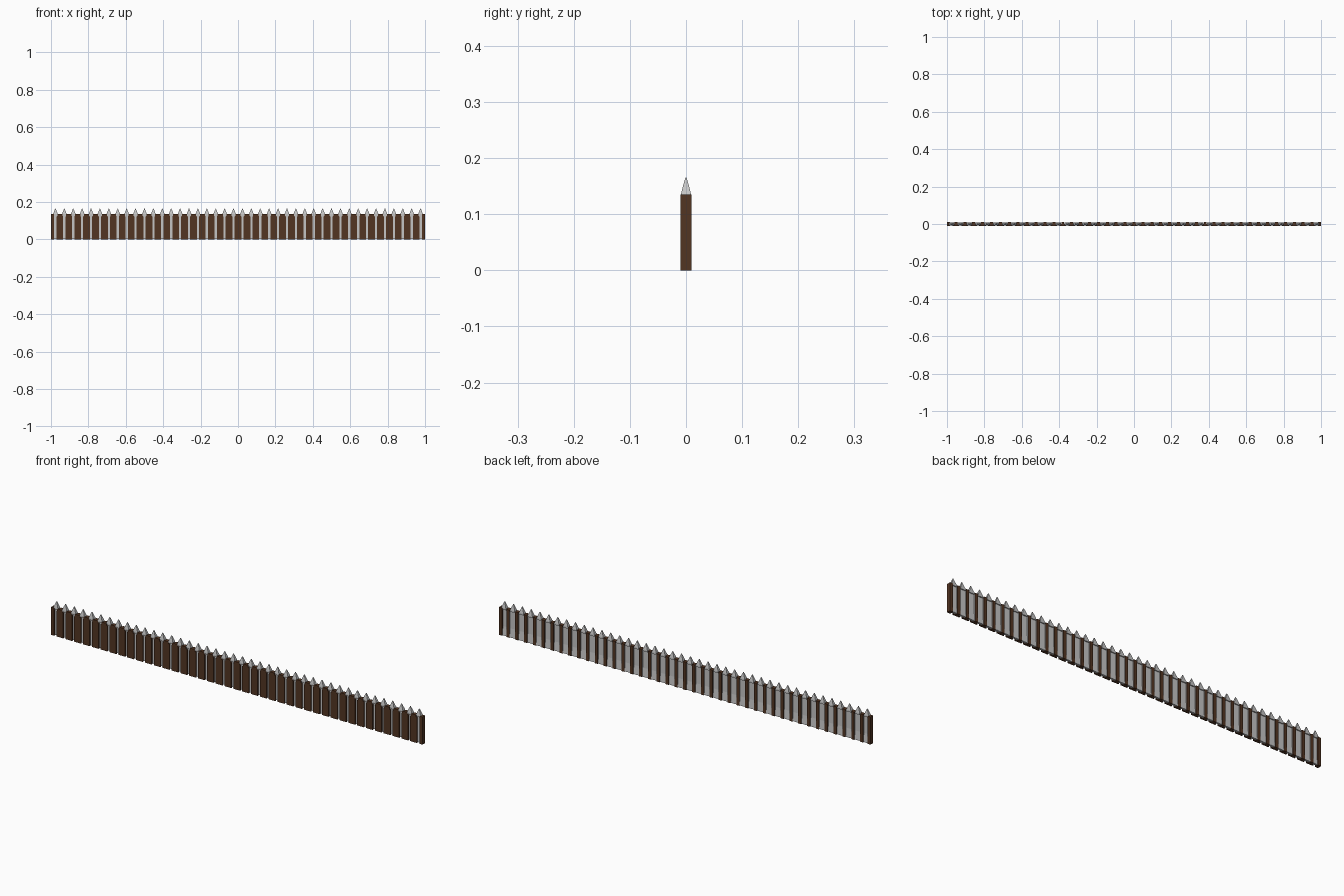
import bpy, bmesh

if "Cube" in bpy.data.objects:
    bpy.data.objects.remove(bpy.data.objects["Cube"])

def material(name, rgb):
    m = bpy.data.materials.new(name)
    m.diffuse_color = (*rgb, 1)
    m.use_nodes = True
    m.node_tree.nodes["Principled BSDF"].inputs["Base Color"].default_value = m.diffuse_color
    return m

BROWN = material("dark brown wood", (0.085, 0.035, 0.016))
GREY = material("light grey metal", (0.56, 0.56, 0.56))
N = 42
PITCH = 2 / N

def loft(bm, rings):
    """Skin a stack of horizontal rings, each given as (z, [(x, y), ...])."""
    rows = [[bm.verts.new((x, y, z)) for x, y in pts] for z, pts in rings]
    faces = [bm.faces.new(rows[0][::-1]), bm.faces.new(rows[-1])]
    n = len(rows[0])
    for a, b in zip(rows, rows[1:]):
        for i in range(n):
            j = (i + 1) % n
            faces.append(bm.faces.new((a[i], a[j], b[j], b[i])))
    return faces

def rect(cx, hx, y0, y1):
    return [(cx - hx, y0), (cx + hx, y0), (cx + hx, y1), (cx - hx, y1)]

def finish(bm, name, mat):
    bmesh.ops.recalc_face_normals(bm, faces=bm.faces)
    mesh = bpy.data.meshes.new(name)
    bm.to_mesh(mesh)
    bm.free()
    mesh.materials.append(mat)
    ob = bpy.data.objects.new(name, mesh)
    bpy.context.collection.objects.link(ob)

# Brown posts: wide at the front, narrow at the back, halved at the ends
bm = bmesh.new()
for k in range(N + 1):
    c = -1 + k * PITCH

    def section(front, back, c=c):
        pts = [(c - front, -0.01), (c + front, -0.01), (c + front, -0.004),
               (c + back, 0.0), (c + back, 0.01), (c - back, 0.01),
               (c - back, 0.0), (c - front, -0.004)]
        return [(max(-1, min(1, x)), y) for x, y in pts]

    if k in (0, N):
        # solid square end post
        x0, x1 = (-1, -0.983) if k == 0 else (0.983, 1)
        loft(bm, [(z, rect((x0 + x1) / 2, (x1 - x0) / 2, -0.01, 0.01))
                  for z in (0, 0.125, 0.135)])
    else:
        loft(bm, [(0, section(0.018, 0.008)), (0.123, section(0.018, 0.008)),
                  (0.125, section(0.014, 0.008)), (0.135, section(0.014, 0.008))])
finish(bm, "fence_posts", BROWN)

# Grey pickets between the posts, with a shallow slot in the back
bm = bmesh.new()
for k in range(N):
    c = -1 + (k + 0.5) * PITCH
    faces = loft(bm, [(0.002, rect(c, 0.0157, -0.002, 0.008)),
                      (0.128, rect(c, 0.0157, -0.002, 0.008))])
    back = max(faces, key=lambda f: f.calc_center_median().y)
    bmesh.ops.inset_region(bm, faces=[back], thickness=0.01)
    for v in back.verts:
        v.co.y -= 0.004
        if v.co.z < 0.06:
            v.co.z = 0.045
finish(bm, "metal_pickets", GREY)

# Grey pointed tips
bm = bmesh.new()
for k in range(N):
    c = -1 + (k + 0.5) * PITCH
    loft(bm, [(z, rect(c, hx, -hy, hy)) for z, hx, hy in
              ((0.128, 0.0135, 0.009), (0.136, 0.0125, 0.009),
               (0.155, 0.005, 0.004), (0.165, 0.0012, 0.0012))])
finish(bm, "picket_tips", GREY)
